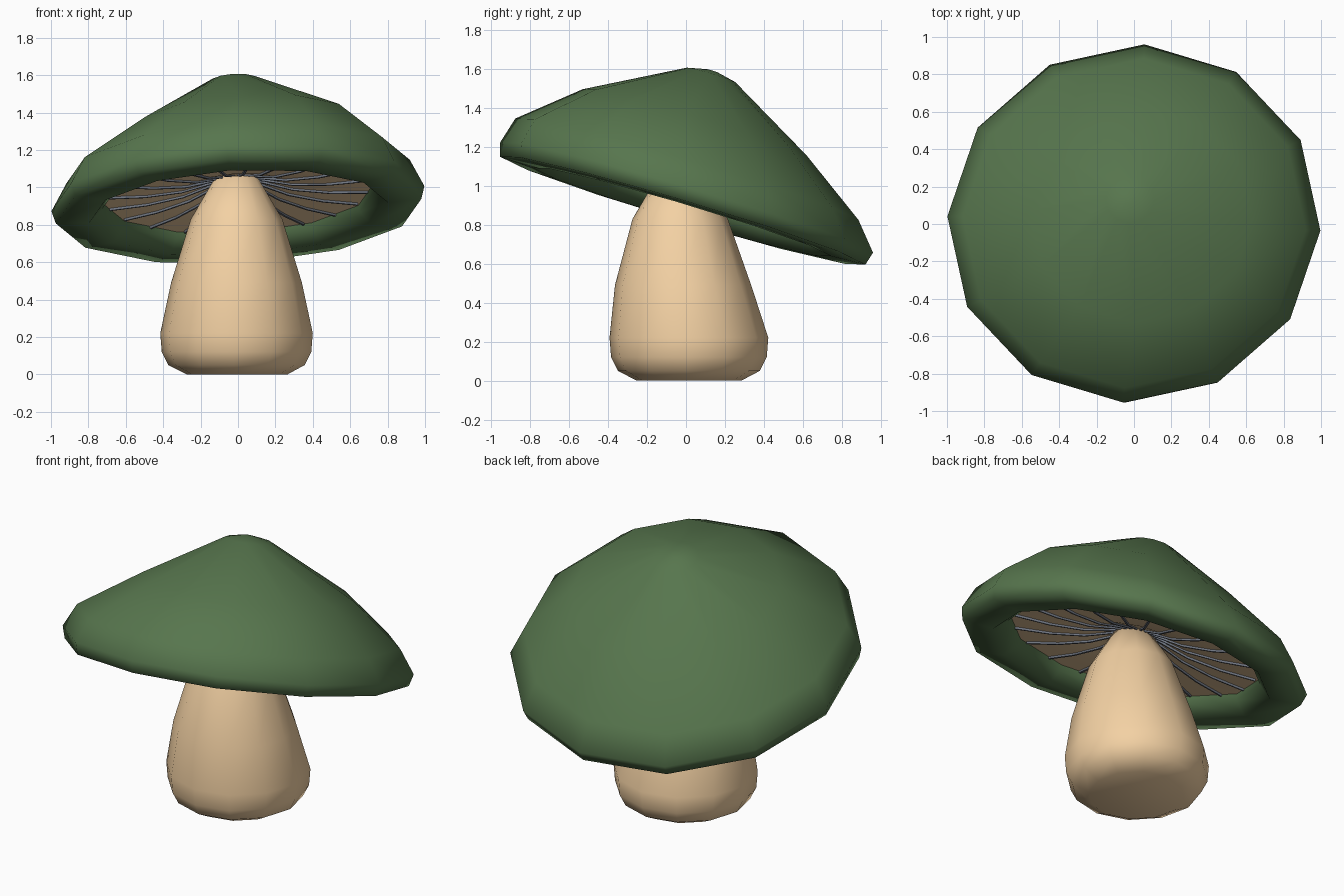
import bpy, bmesh
from math import sin, cos, pi, radians
from mathutils import Matrix, Vector

if "Cube" in bpy.data.objects:
    bpy.data.objects.remove(bpy.data.objects["Cube"])

SIDES = 12
TURN = radians(-2.3)
GILLS = 20


def material(name, rgb):
    m = bpy.data.materials.new(name)
    m.diffuse_color = (*rgb, 1)
    m.use_nodes = True
    m.node_tree.nodes["Principled BSDF"].inputs["Base Color"].default_value = m.diffuse_color
    return m


green = material("cap_green", (0.095, 0.18, 0.075))
tan = material("stem_tan", (0.90, 0.64, 0.37))
grey = material("gill_grey", (0.16, 0.18, 0.22))


def finish(bm, name, mat, matrix=Matrix(), angle=180):
    bmesh.ops.recalc_face_normals(bm, faces=bm.faces)
    me = bpy.data.meshes.new(name)
    bm.to_mesh(me)
    bm.free()
    me.transform(matrix)
    me.materials.append(mat)
    ob = bpy.data.objects.new(name, me)
    bpy.context.collection.objects.link(ob)
    bpy.ops.object.select_all(action='DESELECT')
    ob.select_set(True)
    bpy.context.view_layer.objects.active = ob
    bpy.ops.object.shade_smooth_by_angle(angle=radians(angle))
    return ob


def loft(rings, cap_start=True, cap_end=True):
    """Skin rings given as (radius, height, centre x, centre y)."""
    bm = bmesh.new()
    loops = []
    for r, z, cx, cy in rings:
        loops.append([bm.verts.new((cx + r * cos(TURN + 2 * pi * i / SIDES),
                                    cy + r * sin(TURN + 2 * pi * i / SIDES), z))
                      for i in range(SIDES)])
    for a, b in zip(loops, loops[1:]):
        for i in range(SIDES):
            j = (i + 1) % SIDES
            bm.faces.new((a[i], a[j], b[j], b[i]))
    if cap_start:
        bm.faces.new(loops[0])
    if cap_end:
        bm.faces.new(loops[-1])
    return bm


# Tilted frame shared by the cap and the gills
tilt = (Matrix.Translation((0, 0, 0.93))
        @ Matrix.Rotation(radians(-3.2), 4, 'Y')
        @ Matrix.Rotation(radians(-16.6), 4, 'X'))

# Cap: dome, rolled rim and inner lip
finish(loft([(0.03, 0.672, 0.01, -0.06), (0.13, 0.650, 0.015, -0.06),
             (0.60, 0.390, 0.06, -0.07), (0.92, 0.15, 0.01, -0.04),
             (1.00, 0.01, 0, 0), (0.98, -0.06, 0, 0),
             (0.80, -0.068, 0, 0), (0.73, 0.0, 0, 0), (0.72, 0.06, 0, 0)],
            cap_end=False), "cap", green, tilt)

# Gill bed: shallow funnel under the cap
gill_line = [(0.73, 0.035), (0.50, 0.038), (0.30, 0.06), (0.08, 0.12)]
finish(loft([(r, z, 0, 0) for r, z in gill_line], cap_start=False),
       "gill_bed", tan, tilt)

# Gills: thin radial ribs hanging from the bed
bm = bmesh.new()
for k in range(GILLS):
    spin = Matrix.Rotation(TURN + 2 * pi * (k + 0.5) / GILLS, 4, 'Z')
    sections = []
    for r, z in gill_line:
        r = min(r, 0.70)
        sections.append([bm.verts.new(spin @ Vector((r, w, z + d)))
                         for w, d in ((-0.006, 0.02), (0.006, 0.02),
                                      (0.006, -0.012), (-0.006, -0.012))])
    for a, b in zip(sections, sections[1:]):
        for i in range(4):
            j = (i + 1) % 4
            bm.faces.new((a[i], a[j], b[j], b[i]))
    bm.faces.new(sections[0])
    bm.faces.new(sections[-1])
finish(bm, "gills", grey, tilt, 30)

# Stem: bulbous foot tapering up into the cap
finish(loft([(0.27, 0.0, -0.005, 0.015), (0.365, 0.05, -0.008, 0.015),
             (0.400, 0.12, -0.008, 0.015), (0.408, 0.22, -0.008, 0.015),
             (0.350, 0.49, -0.008, -0.015), (0.245, 0.83, -0.008, -0.03),
             (0.11, 1.06, -0.008, -0.03)]), "stem", tan, angle=70)
